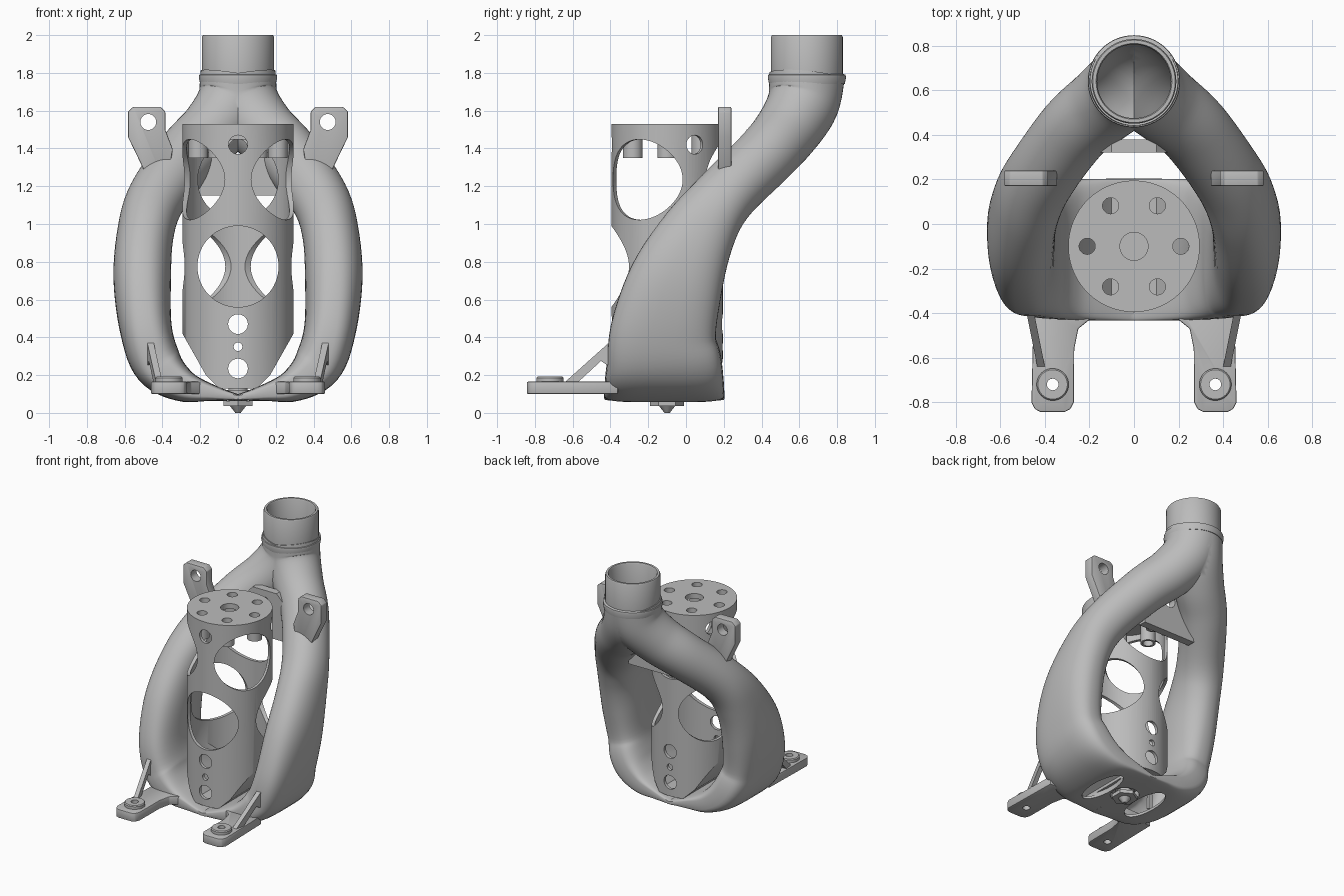
import bpy, bmesh
from math import sin, cos, pi, tau, radians, copysign
from mathutils import Vector, Matrix

if "Cube" in bpy.data.objects:
    bpy.data.objects.remove(bpy.data.objects["Cube"])

grey = bpy.data.materials.new("plain_grey")
grey.use_nodes = True
grey.diffuse_color = (0.5, 0.5, 0.5, 1)
grey.node_tree.nodes["Principled BSDF"].inputs["Base Color"].default_value = (0.5, 0.5, 0.5, 1)


def finish(bm, name):
    """Turn a bmesh into a grey scene object."""
    bmesh.ops.recalc_face_normals(bm, faces=bm.faces)
    mesh = bpy.data.meshes.new(name)
    bm.to_mesh(mesh)
    bm.free()
    mesh.materials.append(grey)
    obj = bpy.data.objects.new(name, mesh)
    bpy.context.collection.objects.link(obj)
    return obj


def activate(obj):
    bpy.ops.object.select_all(action='DESELECT')
    obj.select_set(True)
    bpy.context.view_layer.objects.active = obj


def boolean(target, tool, operation='DIFFERENCE'):
    """Apply a boolean and discard the tool."""
    tool.hide_render = True
    mod = target.modifiers.new("cut", 'BOOLEAN')
    mod.operation, mod.solver, mod.object = operation, 'EXACT', tool
    activate(target)
    bpy.ops.object.modifier_apply(modifier=mod.name)
    bpy.data.objects.remove(tool)


def skin(name, rings, loop=False):
    """Bridge a list of closed rings, either capped or looped."""
    bm = bmesh.new()
    rows = [[bm.verts.new(p) for p in ring] for ring in rings]
    pairs = list(zip(rows, rows[1:])) + ([(rows[-1], rows[0])] if loop else [])
    for r, q in pairs:
        for i in range(len(r)):
            j = (i + 1) % len(r)
            bm.faces.new((r[i], r[j], q[j], q[i]))
    if not loop:
        bm.faces.new(rows[0])
        bm.faces.new(rows[-1])
    return finish(bm, name)


def lathe(name, profile, x, y, segs=64):
    rings = [[(x + r * cos(tau * k / segs), y + r * sin(tau * k / segs), z) for r, z in profile]
             for k in range(segs)]
    return skin(name, rings, loop=True)


def prism(name, outline, axis, lo, hi, bevel=0):
    """Extrude a flat outline along one axis."""
    place = {'x': lambda p, d: (d, *p), 'y': lambda p, d: (p[0], d, p[1]),
             'z': lambda p, d: (*p, d)}[axis]
    obj = skin(name, [[place(p, d) for p in outline] for d in (lo, hi)])
    if bevel:
        mod = obj.modifiers.new("soft_edges", 'BEVEL')
        mod.width, mod.segments = bevel, 2
        activate(obj)
        bpy.ops.object.modifier_apply(modifier=mod.name)
    return obj


def rods(name, specs, segs=48):
    """Cylinders given as (start, end, radius), gathered in one object."""
    bm = bmesh.new()
    for start, end, radius in specs:
        a, b = Vector(start), Vector(end)
        turn = (b - a).to_track_quat('Z', 'Y').to_matrix().to_4x4()
        bmesh.ops.create_cone(bm, cap_ends=True, segments=segs, radius1=radius, radius2=radius,
                              depth=(b - a).length, matrix=Matrix.Translation((a + b) / 2) @ turn)
    return finish(bm, name)


def spline(points, steps=6):
    """Catmull-Rom through tuples of any length."""
    ext = [points[0]] + points + [points[-1]]
    out = []
    for p, q, r, s in zip(ext, ext[1:], ext[2:], ext[3:]):
        for k in range(steps):
            t = k / steps
            out.append([b + t / 2 * (c - a + t * (2 * a - 5 * b + 4 * c - d + t * (3 * (b - c) + d - a)))
                        for a, b, c, d in zip(p, q, r, s)])
    return out + [list(points[-1])]


def duct_body(name, stations, side, wall=0.0, segs=48):
    """Loft superellipse sections (x, y, z, half width, half depth, squareness)."""
    path = spline(stations)
    rings = []
    for i, (x, y, z, a, b, n) in enumerate(path):
        before, after = path[max(i - 1, 0)], path[min(i + 1, len(path) - 1)]
        t = (Vector(after[:3]) - Vector(before[:3])).normalized()
        v = (Vector((0, 1, 0)) - t.y * t).normalized()
        u = v.cross(t)
        a, b = max(a - wall, 0.008), b - wall
        ring = []
        for k in range(segs):
            c, s = cos(tau * k / segs), sin(tau * k / segs)
            p = (Vector((x, y, z)) + u * a * copysign(abs(c) ** (2 / n), c)
                 + v * b * copysign(abs(s) ** (2 / n), s))
            ring.append((side * p.x, p.y, p.z))
        rings.append(ring)
    return skin(name, rings)


# Twin air ducts: one neck splitting in two and meeting again under the nozzle
stations = [
    (0, .64, 1.78, .2, .2, 2), (.03, .62, 1.64, .19, .19, 2), (.13, .54, 1.5, .175, .175, 2),
    (.27, .42, 1.36, .165, .165, 2), (.43, .2, 1.14, .155, .165, 2.1),
    (.49, .065, .95, .15, .2, 2.2), (.507, -.05, .7, .152, .25, 2.4),
    (.485, -.12, .43, .137, .28, 2.8), (.42, -.115, .25, .13, .305, 3.4),
    (.29, -.115, .145, .088, .315, 4.5), (.13, -.115, .105, .042, .318, 6),
    (-.02, -.115, .078, .014, .318, 6)]
hollow = [(0, .64, 1.9, .19, .19, 2)] + stations[1:-1]
ducts = duct_body("air_ducts", stations, 1)
boolean(ducts, duct_body("other_duct", stations, -1), 'UNION')
for side in (1, -1):
    boolean(ducts, duct_body("duct_hollow", hollow, side, 0.02))
    # outlet slots in the underside
    outlet = [(side * (.19 + .08 * cos(tau * k / 32)), -.11 + .2 * sin(tau * k / 32)) for k in range(32)]
    boolean(ducts, prism("outlet", outlet, 'z', -.1, .1))
CY = -.1
boolean(ducts, rods("nozzle_opening", [((0, CY, -.1), (0, CY, .25), .1)]))

# Inlet collar with a stop ring
lathe("inlet_collar", [(.165, 1.74), (.2, 1.74), (.207, 1.775), (.205, 1.79), (.19, 1.795),
                       (.19, 1.99), (.185, 2), (.17, 2), (.165, 1.99)], 0, .64)

# Cylindrical housing, its lower sides sliced by sloping planes
def housing_solid(name, radius, inset, top):
    half = [(.1, .13 + inset), (.17 - inset, .2 + inset / 2), (.3 - inset, .43), (.3, .5), (.3, top)]
    outline = half + [(-x, z) for x, z in reversed(half)]
    obj = rods(name, [((0, CY, .05), (0, CY, top), radius)], 96)
    boolean(obj, prism("slice", outline, 'y', CY - .5, CY + .5), 'INTERSECT')
    return obj


housing = housing_solid("housing", .295, 0, 1.53)
boolean(housing, housing_solid("housing_hollow", .272, .022, 1.49))


def radial(angle, z, radius):
    d = Vector((sin(radians(angle)), -cos(radians(angle)), 0))
    base = Vector((0, CY, z))
    return (base + d * .15, base + d * .4, radius)


windows = [radial(a, .775, .215) for a in (0, 120, 240)]
windows += [radial(a, 1.235, .213) for a in (60, 180, 300)]
boolean(housing, rods("windows", windows, 64))
ports = [radial(a, 1.42, .05) for a in (0, 120, 240)]
ports += [radial(a, z, r) for a in (0, 180) for z, r in ((.47, .052), (.35, .023), (.235, .052))]
boolean(housing, rods("ports", ports))

# Screw bosses under the housing lid
bosses = [(.21 * cos(k * pi / 3), CY + .21 * sin(k * pi / 3)) for k in range(6)]
holes = [((x, y, 1.4), (x, y, 1.6), .036) for x, y in bosses] + [((0, CY, 1.4), (0, CY, 1.6), .063)]
boolean(housing, rods("lid_holes", holes))
for x, y in bosses:
    lathe("screw_boss", [(.036, 1.35), (.052, 1.35), (.052, 1.495), (.036, 1.495)], x, y, 32)

# Web between the ducts
web = prism("rear_web", [(-.22, 1.15), (.22, 1.15), (.2, 1.4), (.1, 1.5), (-.1, 1.5), (-.2, 1.4)],
            'y', .32, .38)
boolean(web, rods("web_hole", [((0, .2, 1.4), (0, .5, 1.4), .05)]))

for side, word in ((1, "left"), (-1, "right")):
    def flip(pts):
        return [(side * x, y) for x, y in pts]

    # Upper mounting ear
    ear = prism(word + "_ear", flip([(.41, 1.62), (.555, 1.62), (.582, 1.595), (.582, 1.46), (.505, 1.3),
                                     (.47, 1.2), (.38, 1.2), (.345, 1.395), (.385, 1.5), (.385, 1.595)]),
                'y', .17, .24, .006)
    boolean(ear, rods("ear_hole", [((side * .475, 0, 1.54), (side * .475, .4, 1.54), .042)]))

    # Lower mounting foot with a raised washer
    fx, fy = side * .365, -.72
    foot = prism(word + "_foot", flip([(.27, -.8), (.285, -.83), (.31, -.843), (.42, -.843), (.445, -.83),
                                       (.46, -.8), (.45, -.36), (.2, -.36), (.2, -.43), (.25, -.47),
                                       (.268, -.56)]), 'z', .1, .165, .006)
    boolean(foot, rods("foot_hole", [((fx, fy, 0), (fx, fy, .3), .026)]))
    lathe(word + "_foot_washer", [(.026, .16), (.072, .16), (.072, .185), (.066, .192), (.026, .192)],
          fx, fy, 40)

    # Diagonal brace, leaning outward toward the duct
    brace = prism(word + "_brace", [(-.65, .155), (-.41, .37), (-.38, .37), (-.38, .25), (-.42, .255),
                                    (-.45, .275), (-.58, .155)], 'x', -.017, .017)
    for v in brace.data.vertices:
        v.co.x += side * (.415 + .2 * (v.co.y + .65))

# Nozzle tip, hexagonal collar and neck
lathe("nozzle_tip", [(.004, 0), (.014, 0), (.042, .036), (.042, .06), (.004, .06)], 0, CY, 32)
rods("nozzle_hex", [((0, CY, .036), (0, CY, .062), .09)], 6)
rods("nozzle_neck", [((0, CY, .06), (0, CY, .15), .05)], 32)
rods("nozzle_flange", [((0, CY, .095), (0, CY, .12), .068)], 32)

# Smooth curved surfaces, crisp edges
for obj in bpy.context.collection.objects:
    if obj.type == 'MESH' and grey.name in obj.data.materials:
        activate(obj)
        bpy.ops.object.shade_smooth_by_angle(angle=radians(35))
